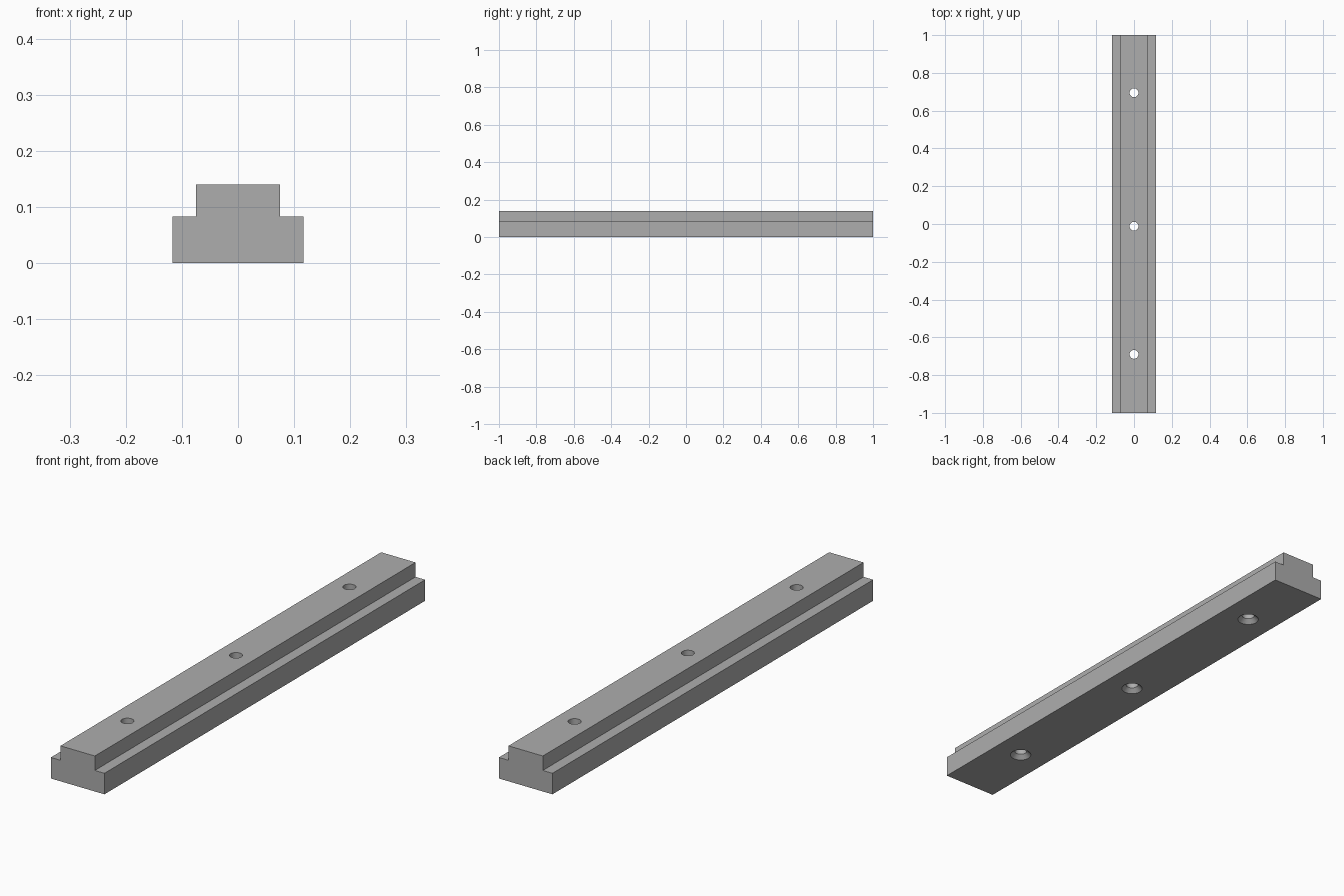
import bpy
import bmesh

HALF_LENGTH = 1.0
HALF_BASE, HALF_NECK = 0.117, 0.075
SHOULDER, TOP = 0.083, 0.14
HOLE_R, SINK_R = 0.0235, 0.04
HOLES_Y = (0.695, -0.012, -0.69)
SIDES = 40

cube = bpy.data.objects.get("Cube")
if cube:
    bpy.data.objects.remove(cube, do_unlink=True)

steel = bpy.data.materials.new("grey_steel")
steel.use_nodes = True
GREY = (0.42, 0.42, 0.42, 1)
steel.diffuse_color = GREY
steel.node_tree.nodes["Principled BSDF"].inputs["Base Color"].default_value = GREY


def make_object(name, bm):
    bmesh.ops.recalc_face_normals(bm, faces=bm.faces)
    mesh = bpy.data.meshes.new(name)
    bm.to_mesh(mesh)
    bm.free()
    mesh.materials.append(steel)
    obj = bpy.data.objects.new(name, mesh)
    bpy.context.collection.objects.link(obj)
    return obj


# Stepped rail: half profile mirrored, then extruded along y
half = [(HALF_BASE, 0), (HALF_BASE, SHOULDER), (HALF_NECK, SHOULDER), (HALF_NECK, TOP)]
profile = half + [(-x, z) for x, z in reversed(half)]
bm = bmesh.new()
end = bm.faces.new([bm.verts.new((x, -HALF_LENGTH, z)) for x, z in profile])
side = bmesh.ops.extrude_face_region(bm, geom=[end], use_keep_orig=True)
moved = [v for v in side["geom"] if isinstance(v, bmesh.types.BMVert)]
bmesh.ops.translate(bm, verts=moved, vec=(0, 2 * HALF_LENGTH, 0))
rail = make_object("slotted_rail", bm)


# Countersunk hole cutters: a shaft above a cone that opens at the underside
def ring(bm, y, z, radius):
    made = bmesh.ops.create_circle(bm, segments=SIDES, radius=radius)["verts"]
    bmesh.ops.translate(bm, verts=made, vec=(0, y, z))
    return made


bm = bmesh.new()
OVER = 0.01
sink_depth = SINK_R - HOLE_R
for y in HOLES_Y:
    rings = [ring(bm, y, z, r) for z, r in (
        (-OVER, SINK_R + OVER), (sink_depth, HOLE_R), (TOP + OVER, HOLE_R))]
    for low, high in zip(rings, rings[1:]):
        for i in range(SIDES):
            j = (i + 1) % SIDES
            bm.faces.new((low[i], low[j], high[j], high[i]))
    bm.faces.new(rings[0])
    bm.faces.new(rings[-1])
cutter = make_object("hole_cutter", bm)
cutter.hide_render = True

cut = rail.modifiers.new("screw_holes", "BOOLEAN")
cut.operation = "DIFFERENCE"
cut.solver = "EXACT"
cut.object = cutter

# Apply the cut and smooth only the round walls
bpy.ops.object.select_all(action="DESELECT")
rail.select_set(True)
bpy.context.view_layer.objects.active = rail
bpy.ops.object.modifier_apply(modifier=cut.name)
bpy.data.objects.remove(cutter, do_unlink=True)
bpy.ops.object.shade_smooth_by_angle(angle=0.5)
